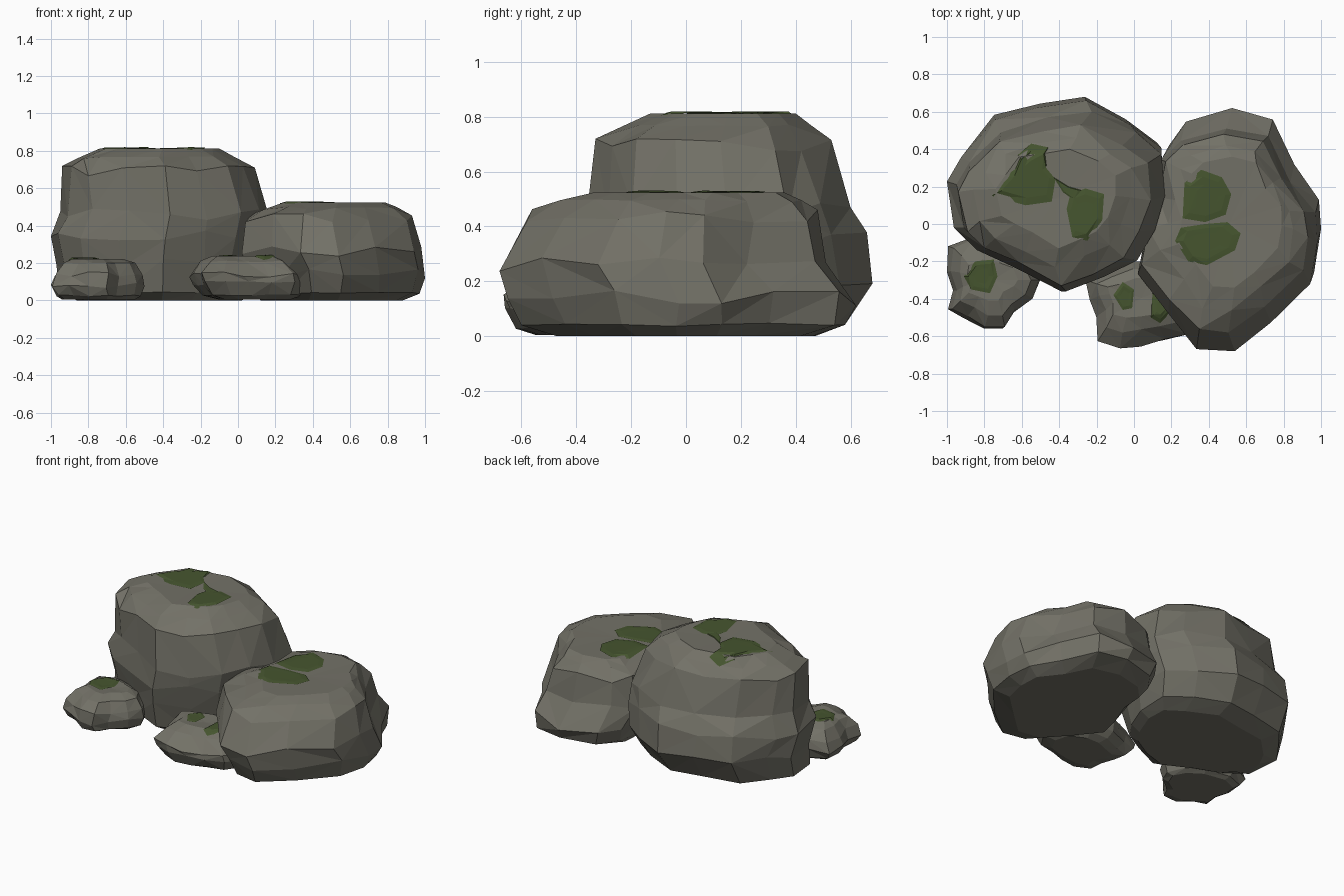
import bpy, bmesh, random
from mathutils import Vector
from mathutils.bvhtree import BVHTree

if "Cube" in bpy.data.objects:
    bpy.data.objects.remove(bpy.data.objects["Cube"])

random.seed(7)


def material(name, rgb):
    m = bpy.data.materials.new(name)
    m.diffuse_color = (*rgb, 1)
    m.use_nodes = True
    m.node_tree.nodes["Principled BSDF"].inputs["Base Color"].default_value = m.diffuse_color
    return m


STONE = material("stone", (0.17, 0.165, 0.135))
MOSS = material("moss", (0.06, 0.09, 0.028))


def finish(bm, name, mat):
    me = bpy.data.meshes.new(name)
    bm.to_mesh(me)
    me.materials.append(mat)
    ob = bpy.data.objects.new(name, me)
    bpy.context.collection.objects.link(ob)


def rock(name, outline, levels, jit):
    """Loft a plan outline through levels (z, x0, x1, y0, y1)."""
    xs, ys = zip(*outline)
    ax, bx, ay, by = min(xs), max(xs), min(ys), max(ys)
    n, last = len(outline), len(levels) - 1
    bm = bmesh.new()
    rings = []
    for k, (z, x0, x1, y0, y1) in enumerate(levels):
        ring = []
        for x, y in outline:
            u, v = (x - ax) / (bx - ax), (y - ay) / (by - ay)
            inner = 0 < k < last
            dz = random.uniform(-jit, jit) * (0.35 if k in (1, last - 1) else 1.3) if inner else 0
            dx, dy = (random.uniform(-jit, jit) * 0.6 for _ in "xy")
            if u in (0, 1):
                dx = 0
            if v in (0, 1):
                dy = 0
            ring.append(bm.verts.new((x0 + u * (x1 - x0) + dx, y0 + v * (y1 - y0) + dy, z + dz)))
        rings.append(ring)
    for a, b in zip(rings, rings[1:]):
        for i in range(n):
            j = (i + 1) % n
            if random.random() < 0.5:
                tris = ((a[i], a[j], b[j]), (a[i], b[j], b[i]))
            else:
                tris = ((a[i], a[j], b[i]), (a[j], b[j], b[i]))
            for t in tris:
                bm.faces.new(t)
    bm.faces.new(rings[0][::-1])
    z, x0, x1, y0, y1 = levels[-1]
    mid = bm.verts.new(((x0 + x1) / 2, (y0 + y1) / 2, z - 0.008))
    for i in range(n):
        bm.faces.new((rings[-1][i], rings[-1][(i + 1) % n], mid))
    bmesh.ops.recalc_face_normals(bm, faces=bm.faces)
    tree = BVHTree.FromBMesh(bm)
    finish(bm, name, STONE)
    return tree


def moss(name, tree, pts):
    """Drape a thin patch of concentric rings over the rock."""
    bm = bmesh.new()
    n = len(pts)
    cx, cy = sum(p[0] for p in pts) / n, sum(p[1] for p in pts) / n

    def ring(s, lift):
        out = []
        for x, y in pts:
            x, y = cx + (x - cx) * s, cy + (y - cy) * s
            hit = tree.ray_cast(Vector((x, y, 2)), Vector((0, 0, -1)))[0]
            out.append(bm.verts.new((x, y, hit.z + lift)))
        return out
    rings = [ring(1, 0.004), ring(0.75, 0.008), ring(0.45, 0.008)]
    for a, b in zip(rings, rings[1:]):
        for i in range(n):
            j = (i + 1) % n
            bm.faces.new((a[i], a[j], b[j]))
            bm.faces.new((a[i], b[j], b[i]))
    bm.faces.new(rings[-1])
    bm.normal_update()
    if sum(f.normal.z for f in bm.faces) < 0:
        bmesh.ops.reverse_faces(bm, faces=bm.faces)
    finish(bm, name, MOSS)


# Tall boulder
tall = rock("tall_boulder",
            [(-1, .25), (-.95, 0), (-.83, -.13), (-.62, -.22), (-.38, -.36), (-.17, -.27), (0, -.18),
             (.1, -.02), (.17, .2), (.16, .43), (0, .56), (-.25, .68), (-.5, .64), (-.75, .57), (-.92, .38)],
            [(0, -.86, .02, -.22, .47), (.04, -.96, .08, -.30, .58), (.20, -.97, .13, -.34, .68),
             (.35, -1, .16, -.36, .66), (.46, -.95, .165, -.36, .60), (.69, -.94, .09, -.33, .53),
             (.765, -.86, -.02, -.23, .46), (.812, -.74, -.10, -.13, .40)], .024)
# Broad boulder
broad = rock("broad_boulder",
             [(.04, -.22), (.2, -.45), (.36, -.65), (.55, -.675), (.76, -.5), (.97, -.28), (1, -.05), (.98, .12),
              (.85, .32), (.74, .57), (.52, .62), (.28, .55), (.17, .43), (.15, .2), (.08, 0)],
             [(0, .12, .88, -.47, .46), (.04, .10, .97, -.60, .58), (.14, .05, 1, -.65, .62),
              (.26, .02, .98, -.68, .51), (.44, .04, .93, -.58, .48), (.495, .14, .85, -.46, .42),
              (.523, .24, .79, -.34, .36)], .022)
# Left pebble
left = rock("left_small_rock",
            [(-.99, -.12), (-1, -.25), (-.97, -.35), (-.99, -.46), (-.9, -.5), (-.8, -.56), (-.7, -.56),
             (-.64, -.47), (-.54, -.4), (-.5, -.3), (-.56, -.18), (-.68, -.1), (-.86, -.07)],
            [(.005, -.94, -.55, -.48, -.12), (.025, -.97, -.52, -.54, -.09), (.08, -1, -.50, -.56, -.07),
             (.14, -.98, -.51, -.55, -.08), (.20, -.93, -.55, -.49, -.13), (.223, -.89, -.62, -.41, -.19)], .012)
# Front pebble
front = rock("front_small_rock",
             [(-.25, -.3), (-.23, -.4), (-.19, -.5), (-.19, -.62), (-.07, -.665), (.05, -.65), (.17, -.62),
              (.3, -.59), (.38, -.45), (.34, -.3), (.15, -.2), (0, -.2), (-.15, -.26)],
             [(.005, -.10, .28, -.55, -.27), (.03, -.19, .35, -.62, -.23), (.09, -.24, .38, -.66, -.2),
              (.14, -.26, .37, -.665, -.2), (.21, -.20, .30, -.58, -.24), (.237, -.14, .22, -.50, -.29)], .012)

# Moss patches
moss("moss_tall_back", tall, [(-.76, .15), (-.58, .10), (-.44, .12), (-.42, .24), (-.47, .30), (-.46, .41),
                              (-.55, .43), (-.62, .37), (-.67, .25)])
moss("moss_tall_front", tall, [(-.36, .08), (-.33, -.07), (-.25, -.09), (-.17, .02), (-.16, .16), (-.26, .19),
                               (-.34, .16)])
moss("moss_tall_bridge", tall, [(-.43, .25), (-.38, .17), (-.31, .12), (-.28, .18), (-.35, .2)])
moss("moss_broad_back", broad, [(.26, .03), (.27, .22), (.36, .29), (.47, .25), (.52, .16), (.49, .05), (.38, .01)])
moss("moss_broad_front", broad, [(.22, -.09), (.25, -.02), (.38, .0), (.5, .01), (.57, -.05), (.54, -.14),
                                 (.39, -.22), (.29, -.2)])
moss("moss_left", left, [(-.91, -.28), (-.85, -.2), (-.75, -.19), (-.73, -.28), (-.77, -.37), (-.87, -.35)])
moss("moss_front_a", front, [(-.11, -.38), (-.06, -.46), (-.01, -.45), (0, -.35), (-.06, -.31)])
moss("moss_front_b", front, [(.09, -.5), (.14, -.53), (.21, -.46), (.18, -.37), (.1, -.36)])
